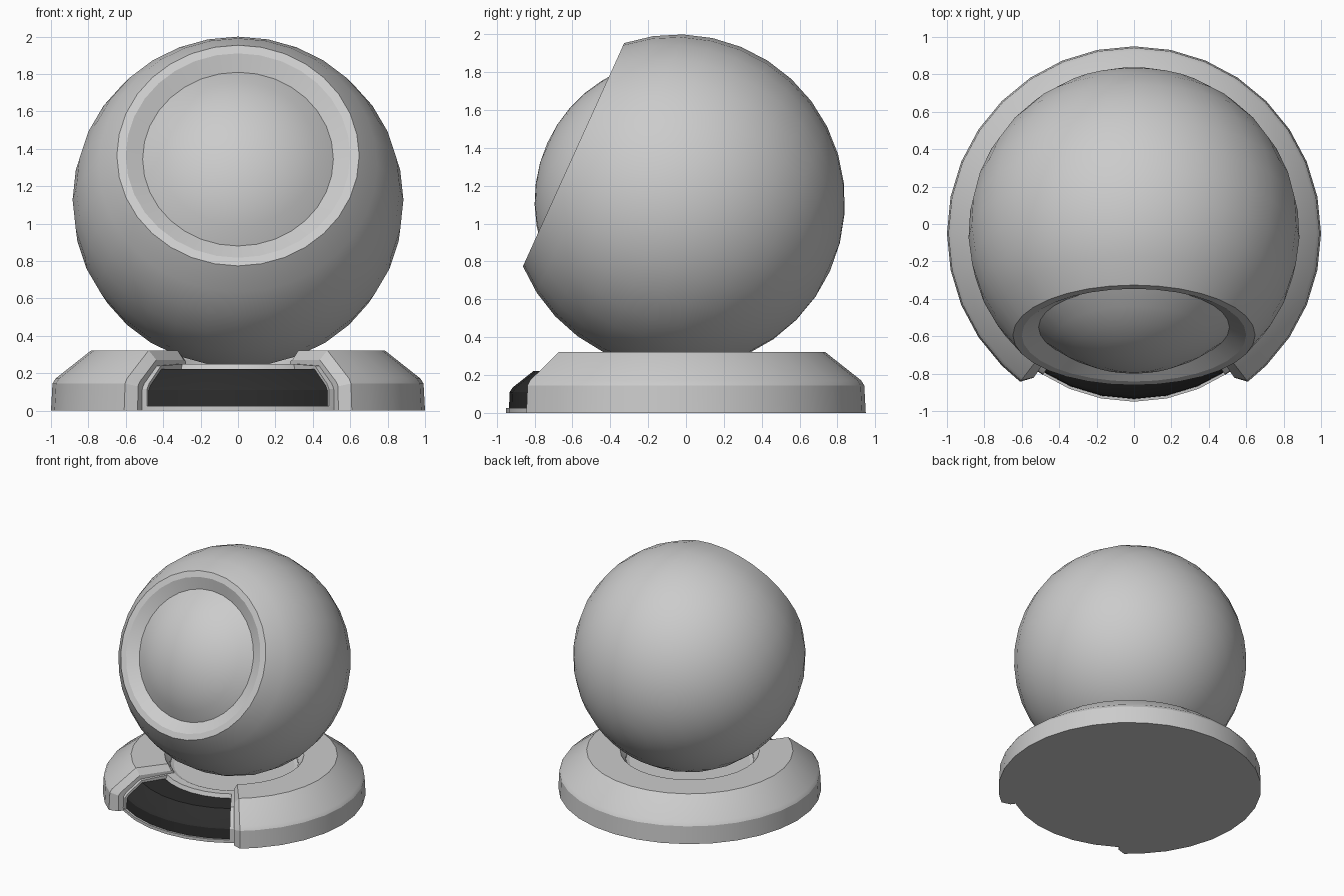
import bpy, bmesh
from math import sin, cos, radians, sqrt, asin, acos, pi
from mathutils import Matrix

if "Cube" in bpy.data.objects:
    bpy.data.objects.remove(bpy.data.objects["Cube"])

BASE = Matrix.Translation((0, -0.05, 0))
STEP = 11.25


def sweep(name, sections, matrix, full=False, closed=True, color=None):
    """Skin (angle, profile) sections around local z; angle 0 faces front."""
    bm = bmesh.new()
    rings = []
    for a, prof in sections:
        a = radians(a)
        rings.append([bm.verts.new((r * sin(a), -r * cos(a), z)) for r, z in prof])
    n = len(rings[0])
    pairs = list(zip(rings, rings[1:])) + ([(rings[-1], rings[0])] if full else [])
    for p, q in pairs:
        for i in range(n if closed else n - 1):
            j = (i + 1) % n
            bm.faces.new((p[i], q[i], q[j], p[j]))
    if not full:
        bm.faces.new(rings[0])
        bm.faces.new(rings[-1])
    bmesh.ops.remove_doubles(bm, verts=bm.verts, dist=1e-5)
    bmesh.ops.recalc_face_normals(bm, faces=bm.faces)
    bm.transform(matrix)
    me = bpy.data.meshes.new(name)
    bm.to_mesh(me)
    bm.free()
    ob = bpy.data.objects.new(name, me)
    bpy.context.collection.objects.link(ob)
    if color:
        mat = bpy.data.materials.new(name)
        mat.diffuse_color = color
        mat.use_nodes = True
        mat.node_tree.nodes["Principled BSDF"].inputs["Base Color"].default_value = mat.diffuse_color
        me.materials.append(mat)
    bpy.ops.object.select_all(action='DESELECT')
    ob.select_set(True)
    bpy.context.view_layer.objects.active = ob
    bpy.ops.object.shade_smooth_by_angle(angle=radians(20))
    return ob


def revolve(name, prof, matrix):
    return sweep(name, [(i * STEP, prof) for i in range(32)], matrix, True, False)


def arc(radius, a0, a1, n):
    return [(radius * sin(a0 + (a1 - a0) * i / n), radius * cos(a0 + (a1 - a0) * i / n))
            for i in range(n + 1)]


tilt = Matrix.Translation((0, -0.045, 1.115)) @ Matrix.Rotation(radians(65.6), 4, 'X')

# Outer ball, cut by a tilted plane, with a flat rim and a funnel to the inner ball
R, cut = 0.885, 0.603
r_in, r_cap = 0.755, 0.51
shell = arc(R, pi, acos(cut / R), 13)
shell += [(0.60, cut), (r_cap, sqrt(r_in**2 - r_cap**2))]
shell[0] = (0, -R)
cap = arc(r_in, asin(r_cap / r_in), 0, 5)
revolve("ball", shell + cap[1:], tilt)

# Base core: bottom plate, recess for the panel and the socket under the ball
revolve("base_core", [(0, 0), (0.90, 0), (0.90, 0.025), (0.86, 0.027), (0.85, 0.11),
                      (0.73, 0.2), (0.57, 0.2), (0.55, 0.25), (0.49, 0.25),
                      (0.46, 0.237), (0, 0.237)], BASE)

# Base collar with bevelled ends around the front notch
under = [(0.48, 0.22), (0.72, 0.19), (0.84, 0.1), (0.89, 0)]
outer = [(1.0, 0), (0.992, 0.145), (0.975, 0.172), (0.785, 0.322), (0.53, 0.322), (0.49, 0.27)]
inset = [(0.94, 0), (0.938, 0.13), (0.92, 0.155), (0.765, 0.272), (0.51, 0.272), (0.49, 0.265)]
angles = [37.5] + [i * STEP for i in range(4, 29)] + [322.5]
sections = [(34.8, inset + under)] + [(a, outer + under) for a in angles] + [(325.2, inset + under)]
sweep("base_collar", sections, BASE)

# Dark front panel
panel = [(0.885, 0.026), (0.882, 0.11), (0.865, 0.135), (0.755, 0.222), (0.57, 0.222),
         (0.57, 0.15), (0.8, 0.026)]
sweep("front_panel", [(a, panel) for a in (-32.8, -22.5, -11.25, 0, 11.25, 22.5, 32.8)],
      BASE, color=(0.025, 0.025, 0.025, 1))

# Thin frame strips on each side of the panel
frame = [(0.90, 0.02), (0.897, 0.117), (0.878, 0.145), (0.76, 0.24), (0.54, 0.25),
         (0.54, 0.15), (0.8, 0.02)]
for side, s in (("right", 1), ("left", -1)):
    sweep("panel_frame_" + side, [(s * 32.8, frame), (s * 35.2, frame)], BASE)
